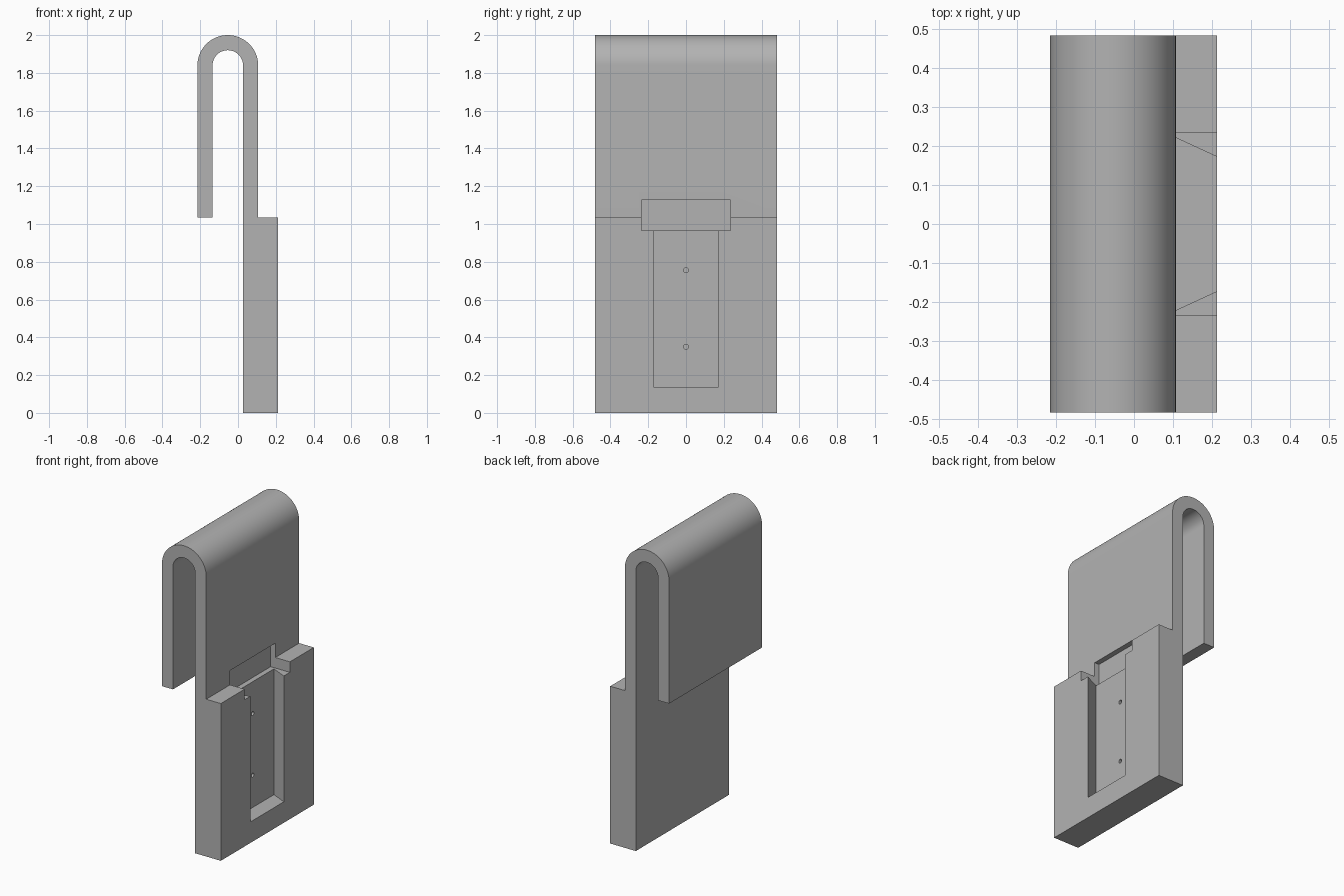
import bpy, bmesh
from math import cos, sin, pi, radians
from mathutils import Matrix

old = bpy.data.objects.get("Cube")
if old:
    bpy.data.objects.remove(old, do_unlink=True)

GREY = (0.45, 0.45, 0.45, 1)
grey = bpy.data.materials.new("plain grey")
grey.diffuse_color = GREY
grey.use_nodes = True
grey.node_tree.nodes["Principled BSDF"].inputs["Base Color"].default_value = GREY

HALF_WIDTH = 0.483
BEND_X, BEND_Z = -0.054, 1.839      # centre of the hook bend
OUTER, INNER = 0.161, 0.081         # bend radii
SHOULDER, FACE_X = 1.034, 0.213     # top and front plane of the thick block
NECK_X = BEND_X + OUTER


def prism(name, points, vector):
    """Extrude a closed outline of 3D points along a vector."""
    bm = bmesh.new()
    face = bm.faces.new([bm.verts.new(p) for p in points])
    new = bmesh.ops.extrude_face_region(bm, geom=[face])["geom"]
    verts = [g for g in new if isinstance(g, bmesh.types.BMVert)]
    bmesh.ops.translate(bm, verts=verts, vec=vector)
    bmesh.ops.recalc_face_normals(bm, faces=bm.faces)
    return finish(name, bm)


def finish(name, bm):
    mesh = bpy.data.meshes.new(name)
    bm.to_mesh(mesh)
    bm.free()
    mesh.materials.append(grey)
    obj = bpy.data.objects.new(name, mesh)
    bpy.context.collection.objects.link(obj)
    return obj


def arc(radius, start, end, steps=40):
    angles = [start + (end - start) * i / steps for i in range(steps + 1)]
    return [(BEND_X + radius * cos(a), BEND_Z + radius * sin(a)) for a in angles]


# Hook and block share one side profile
profile = [(BEND_X + INNER, 0), (FACE_X, 0), (FACE_X, SHOULDER), (NECK_X, SHOULDER)]
profile += arc(OUTER, 0, pi)
profile += [(BEND_X - OUTER, SHOULDER), (BEND_X - INNER, SHOULDER)]
profile += arc(INNER, pi, 0)
body = prism("hook_bracket", [(x, -HALF_WIDTH, z) for x, z in profile],
             (0, 2 * HALF_WIDTH, 0))

# Dovetail slot, wider at its floor than at the face
slope = (0.221 - 0.172) / (FACE_X - NECK_X)
front = FACE_X + 0.05
mouth = 0.172 - slope * 0.05
slot = prism("slot_cutter", [(NECK_X, -0.221, 0.138), (front, -mouth, 0.138),
                             (front, mouth, 0.138), (NECK_X, 0.221, 0.138)],
             (0, 0, 0.86))

# Wide notch across the shoulder, sunk into the neck
sunk = NECK_X - 0.034
notch = prism("notch_cutter", [(sunk, -0.235, 0.965), (front, -0.235, 0.965),
                               (front, 0.235, 0.965), (sunk, 0.235, 0.965)],
              (0, 0, 0.163))


# Small blind screw holes in the slot floor
def hole(z):
    bm = bmesh.new()
    bmesh.ops.create_cone(bm, cap_ends=True, segments=24, radius1=0.013,
                          radius2=0.013, depth=0.08,
                          matrix=Matrix.Translation((NECK_X, 0, z))
                          @ Matrix.Rotation(pi / 2, 4, "Y"))
    return finish("hole_cutter", bm)


cutters = [slot, notch, hole(0.755), hole(0.35)]
bpy.ops.object.select_all(action="DESELECT")
bpy.context.view_layer.objects.active = body
body.select_set(True)
for cutter in cutters:
    cutter.hide_render = True
    mod = body.modifiers.new("cut", "BOOLEAN")
    mod.operation = "DIFFERENCE"
    mod.solver = "EXACT"
    mod.object = cutter
    bpy.ops.object.modifier_apply(modifier=mod.name)
    bpy.data.objects.remove(cutter, do_unlink=True)

bpy.ops.object.shade_smooth_by_angle(angle=radians(30))
